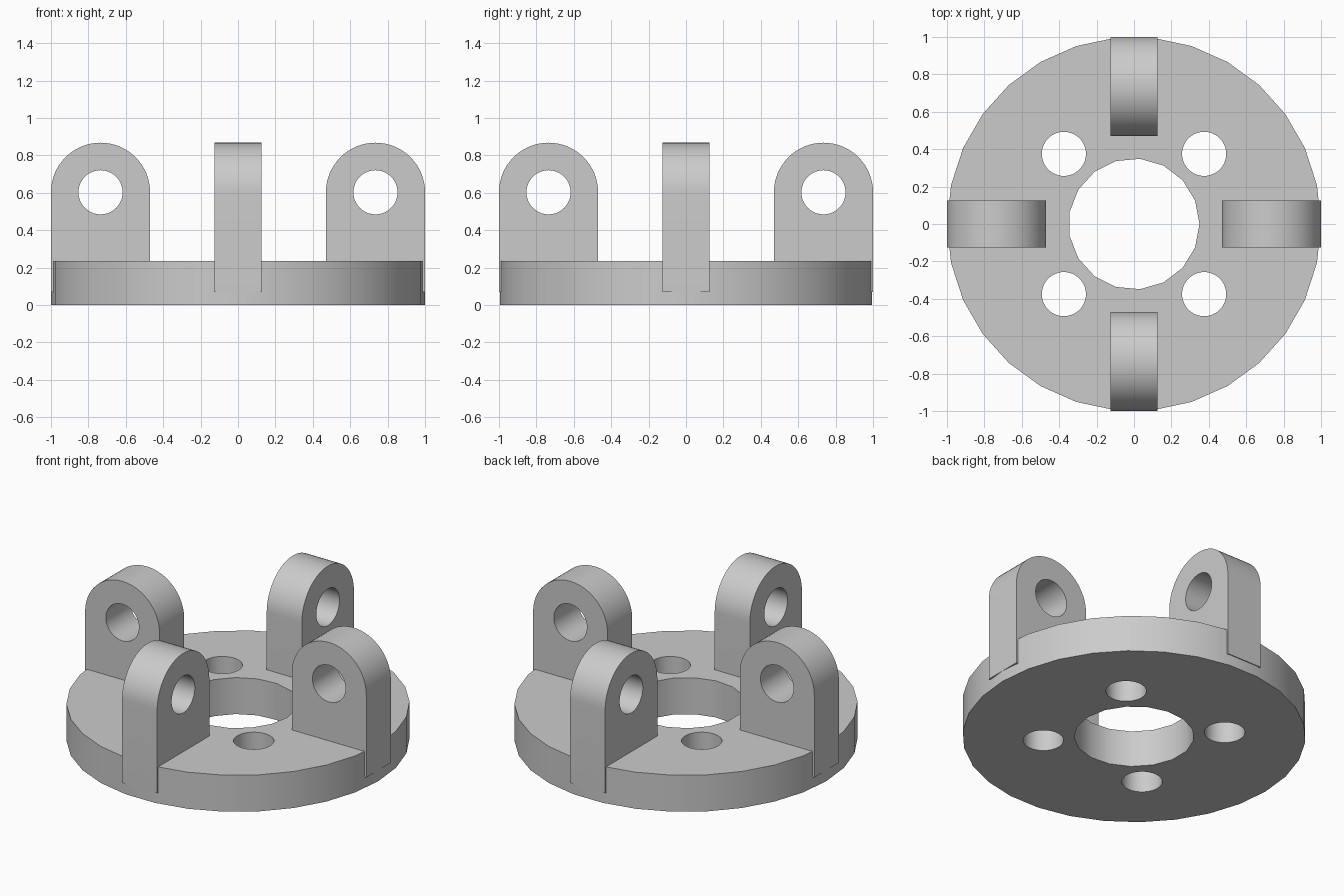
import bpy, bmesh
from math import pi, cos, sin, radians
from mathutils import Matrix

if "Cube" in bpy.data.objects:
    bpy.data.objects.remove(bpy.data.objects["Cube"])

# Single plain metal grey
grey = bpy.data.materials.new("plain_grey")
grey.use_nodes = True
colour = (0.6, 0.6, 0.6, 1)
grey.diffuse_color = colour
grey.node_tree.nodes["Principled BSDF"].inputs["Base Color"].default_value = colour


def circle(x, y, radius, sides):
    return [(x + radius * cos(2 * pi * i / sides),
             y + radius * sin(2 * pi * i / sides)) for i in range(sides)]


def plate(name, loops, thickness, matrix):
    """Extrude an outline with holes, centred on its plane, into a mesh part."""
    curve = bpy.data.curves.new(name + "_profile", "CURVE")
    curve.dimensions = "2D"
    curve.fill_mode = "BOTH"
    curve.extrude = thickness / 2
    for loop in loops:
        spline = curve.splines.new("POLY")
        spline.points.add(len(loop) - 1)
        for point, (x, y) in zip(spline.points, loop):
            point.co = (x, y, 0, 1)
        spline.use_cyclic_u = True
    helper = bpy.data.objects.new(name + "_profile", curve)
    bpy.context.scene.collection.objects.link(helper)
    bpy.context.view_layer.update()
    evaluated = helper.evaluated_get(bpy.context.evaluated_depsgraph_get())
    mesh = bpy.data.meshes.new_from_object(evaluated)
    bpy.data.objects.remove(helper)
    bpy.data.curves.remove(curve)

    bm = bmesh.new()
    bm.from_mesh(mesh)
    bmesh.ops.remove_doubles(bm, verts=bm.verts, dist=0.0001)
    bmesh.ops.recalc_face_normals(bm, faces=bm.faces)
    bm.transform(matrix)
    bm.to_mesh(mesh)
    bm.free()
    mesh.name = name
    mesh.materials.clear()
    mesh.materials.append(grey)
    part = bpy.data.objects.new(name, mesh)
    bpy.context.scene.collection.objects.link(part)
    bpy.ops.object.select_all(action="DESELECT")
    part.select_set(True)
    bpy.context.view_layer.objects.active = part
    bpy.ops.object.shade_smooth_by_angle(angle=radians(30))
    return part


# Base flange: faceted disc, central bore and four bolt holes
height = 0.235
hole_radius = 0.118
bolt_holes = [circle(x, y, hole_radius, 48)
              for x in (-0.375, 0.375) for y in (-0.375, 0.375)]
plate("base_flange", [circle(0, 0, 1, 30), circle(0, 0, 0.35, 17)] + bolt_holes,
      height, Matrix.Translation((0, 0, height / 2)))

# Four upright lugs with rounded tops and pin holes, partly sunk into the flange
radius = 0.265
centre_x, centre_z, foot_z = 1 - radius, 0.603, 0.07
arch = [(centre_x + radius * cos(pi * i / 32),
         centre_z + radius * sin(pi * i / 32)) for i in range(33)]
outline = [(centre_x - radius, foot_z), (1, foot_z)] + arch
pin_hole = circle(centre_x, centre_z, hole_radius, 48)
for i, side in enumerate(("left", "back", "right", "front")):
    turn = Matrix.Rotation(i * pi / 2, 4, "Z") @ Matrix.Rotation(pi / 2, 4, "X")
    plate(side + "_lug", [outline, pin_hole], 0.25, turn)
